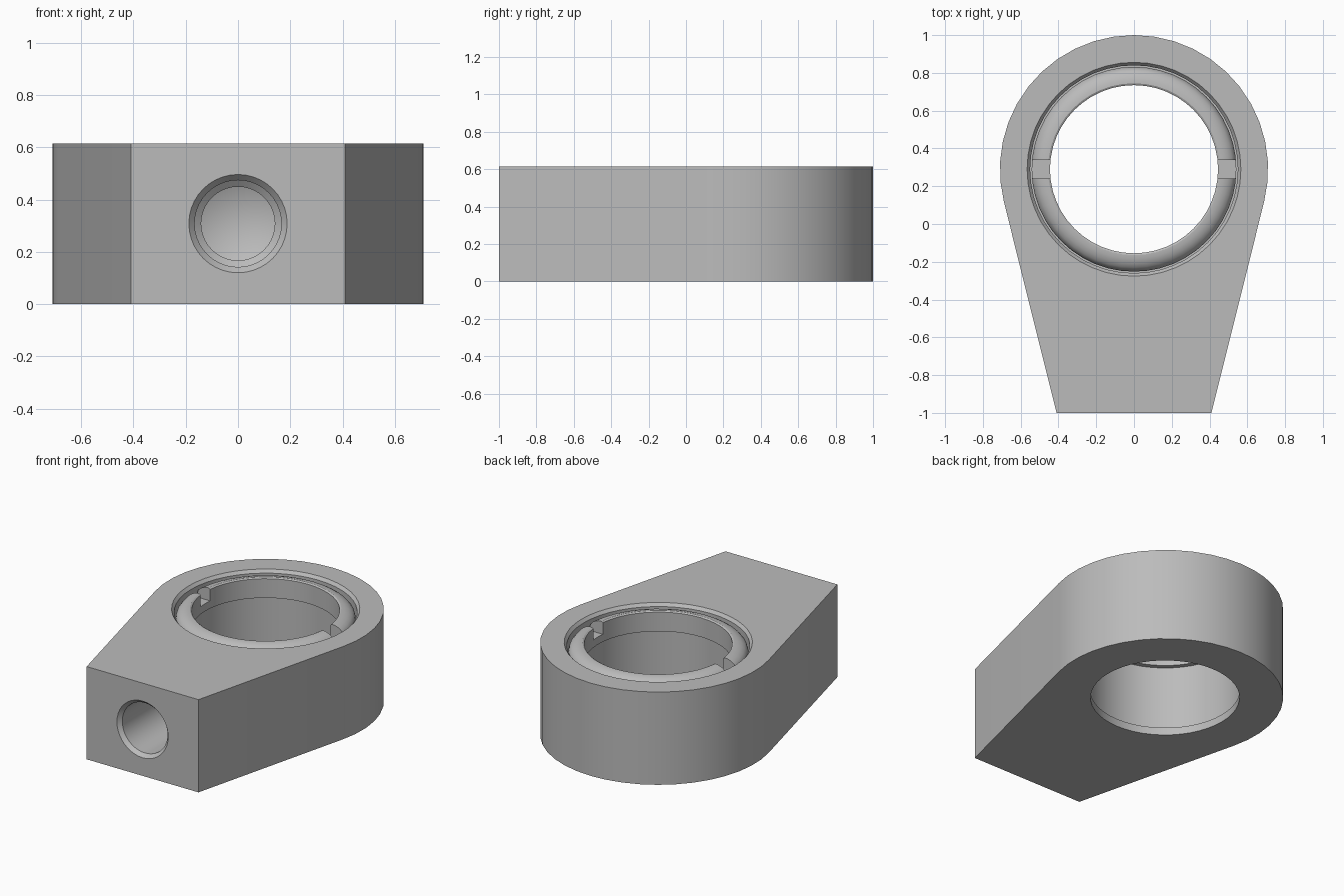
import bpy, bmesh, math
from mathutils import Matrix

H = 0.615          # body height
CY = 0.29          # bore axis position
R = 0.71           # rounded end radius
SEG = 40

cube = bpy.data.objects.get("Cube")
if cube:
    bpy.data.objects.remove(cube, do_unlink=True)

grey = bpy.data.materials.new("plain_grey")
grey.use_nodes = True
COLOUR = (0.5, 0.5, 0.5, 1)
grey.diffuse_color = COLOUR
grey.node_tree.nodes["Principled BSDF"].inputs["Base Color"].default_value = COLOUR


def make(name, bm, helper=False):
    bmesh.ops.recalc_face_normals(bm, faces=bm.faces)
    mesh = bpy.data.meshes.new(name)
    bm.to_mesh(mesh)
    bm.free()
    obj = bpy.data.objects.new(name, mesh)
    bpy.context.collection.objects.link(obj)
    mesh.materials.append(grey)
    obj.hide_render = helper
    return obj


def lathe(name, profile, matrix, closed=False, helper=False, seg=SEG):
    """Revolve (radius, height) points; open profiles start and end on the axis."""
    bm = bmesh.new()
    verts = [bm.verts.new((r, 0, z)) for r, z in profile]
    edges = [bm.edges.new(pair) for pair in zip(verts, verts[1:])]
    if closed:
        edges.append(bm.edges.new((verts[-1], verts[0])))
    bmesh.ops.spin(bm, geom=verts + edges, axis=(0, 0, 1), cent=(0, 0, 0),
                   angle=math.tau, steps=seg, use_duplicate=False)
    bmesh.ops.remove_doubles(bm, verts=bm.verts, dist=1e-5)
    bm.transform(matrix)
    return make(name, bm, helper)


def cut(target, cutter):
    mod = target.modifiers.new("cut_" + cutter.name, 'BOOLEAN')
    mod.operation = 'DIFFERENCE'
    mod.solver = 'EXACT'
    mod.object = cutter
    bpy.context.view_layer.objects.active = target
    bpy.ops.object.modifier_apply(modifier=mod.name)
    bpy.data.objects.remove(cutter, do_unlink=True)


def smooth(obj):
    bpy.ops.object.select_all(action='DESELECT')
    obj.select_set(True)
    bpy.context.view_layer.objects.active = obj
    bpy.ops.object.shade_smooth_by_angle(angle=math.radians(30))


# Body: round end tapering to a flat front
HALF = 0.41
bm = bmesh.new()
dx, dy = HALF, -1 - CY
tangent = math.atan2(dy, dx) + math.acos(R / math.hypot(dx, dy))
steps = 24
outline = [(-HALF, -1), (HALF, -1)]
for i in range(steps + 1):
    a = tangent + (math.pi - 2 * tangent) * i / steps
    outline.append((R * math.cos(a), CY + R * math.sin(a)))
base = bm.faces.new([bm.verts.new((x, y, 0)) for x, y in outline])
top = bmesh.ops.extrude_face_region(bm, geom=[base])
bmesh.ops.translate(bm, vec=(0, 0, H),
                    verts=[g for g in top["geom"] if isinstance(g, bmesh.types.BMVert)])
body = make("body", bm)

# Main bore: bottom lip, wider wall, recess for the ring, chamfered rim
axis = Matrix.Translation((0, CY, 0))
cut(body, lathe("bore_cutter", [
    (0, -0.1), (0.448, -0.1), (0.448, 0.05), (0.475, 0.05), (0.475, 0.48),
    (0.55, 0.48), (0.55, H - 0.02), (0.566, H), (0.566, H + 0.1), (0, H + 0.1),
], axis, helper=True, seg=48))

# Blind hole in the front face with chamfered mouth and conical end
front = Matrix.Translation((0, -1, 0.308)) @ Matrix.Rotation(-math.pi / 2, 4, 'X')
cut(body, lathe("front_hole_cutter", [
    (0, -0.1), (0.188, -0.1), (0.188, 0), (0.166, 0.025), (0.166, 0.46),
    (0.141, 0.48), (0.141, 0.52), (0, 0.58),
], front, helper=True))
smooth(body)

# Retaining ring with a domed top falling away to the outside
ring = lathe("retaining_ring", [
    (0.445, 0.48), (0.445, 0.607), (0.455, 0.613), (0.475, 0.612), (0.5, 0.604),
    (0.52, 0.592), (0.535, 0.575), (0.542, 0.55), (0.542, 0.48),
], axis, closed=True, seg=48)

# Two driver slots across the ring
bm = bmesh.new()
bmesh.ops.create_cube(bm, size=1, matrix=Matrix.Translation((0, CY, 0.63))
                      @ Matrix.Diagonal((1.4, 0.1, 0.2, 1)))
cut(ring, make("slot_cutter", bm, helper=True))
smooth(ring)
